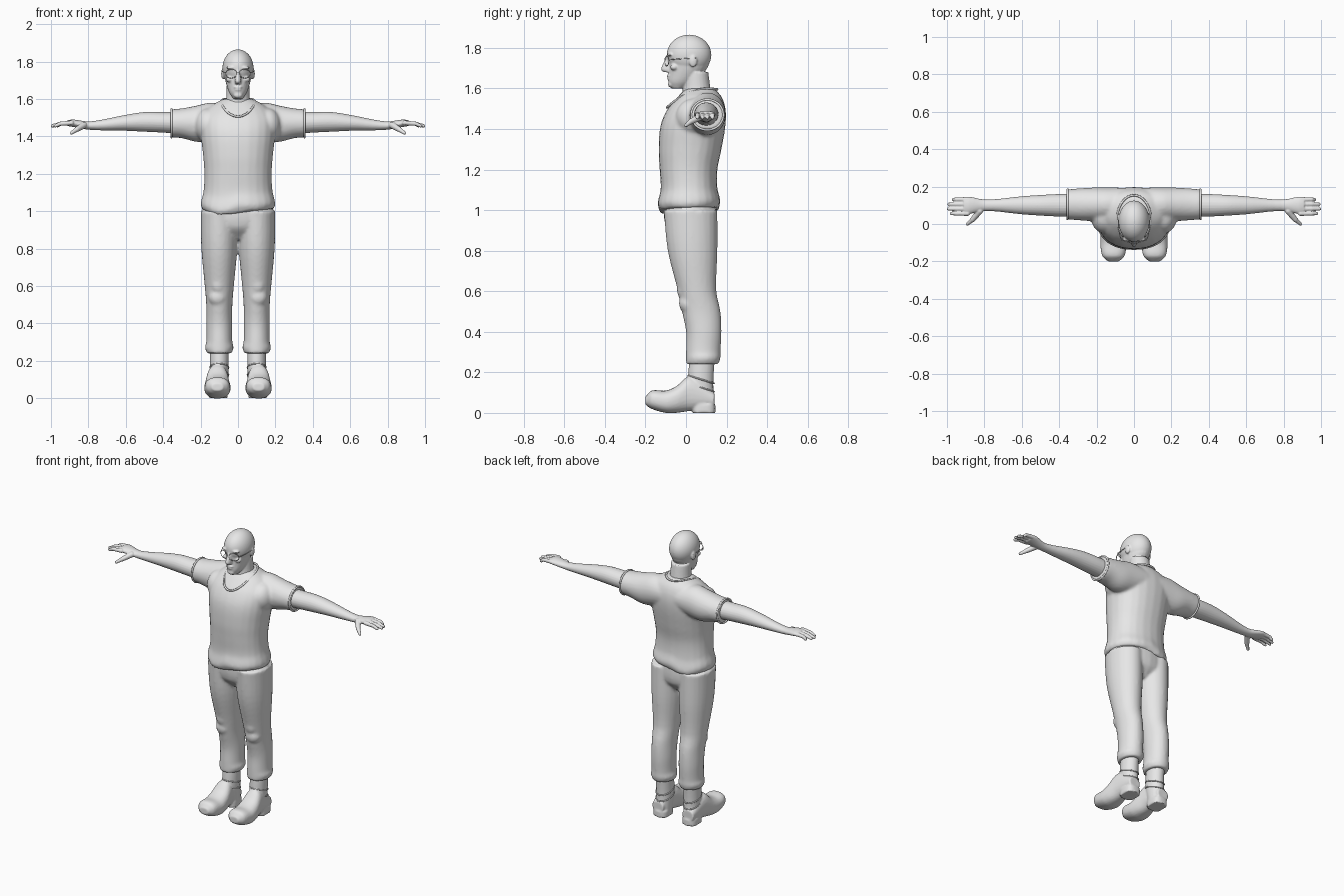
import bpy, bmesh, math
from mathutils import Vector, Matrix

cube = bpy.data.objects.get("Cube")
if cube:
    bpy.data.objects.remove(cube, do_unlink=True)

grey = bpy.data.materials.new("plain_grey")
grey.use_nodes = True
shade = (0.8, 0.8, 0.8, 1)
grey.diffuse_color = shade
grey.node_tree.nodes["Principled BSDF"].inputs["Base Color"].default_value = shade

BOTH = (1, -1)


def smooth_sections(sections, steps=5):
    """Fill in rings between the given ones with a cubic curve."""
    sections = [Vector(section) for section in sections]
    last = len(sections) - 1

    def slope(i):
        before, after = sections[max(i - 1, 0)], sections[min(i + 1, last)]
        return (after - before) / (after[0] - before[0])

    filled = []
    for i in range(last):
        start, end = sections[i], sections[i + 1]
        gap = end[0] - start[0]
        for step in range(steps):
            f = step / steps
            g = 1 - f
            ring = start * (g * g * (1 + 2 * f)) + end * (f * f * (3 - 2 * f))
            ring += (slope(i) * g - slope(i + 1) * f) * (gap * f * g)
            filled.append(ring)
    return filled + [sections[last]]


def loft(bm, axis, sections, centre=0, sides=(1,), power=1, count=24, warp=None):
    """Skin rings given as (position, half width, low, high) along an axis."""
    for side in sides:
        rings = []
        for along, half, low, high in smooth_sections(sections):
            ring = []
            for i in range(count):
                angle = math.tau * i / count
                c, s = math.cos(angle), math.sin(angle)
                a = centre + half * math.copysign(abs(c) ** power, c)
                b = (low + high) / 2 + (high - low) / 2 * math.copysign(abs(s) ** power, s)
                point = Vector({"x": (along, a, b), "y": (a, along, b), "z": (a, b, along)}[axis])
                if warp:
                    point = warp(point)
                point.x *= side
                ring.append(bm.verts.new(point))
            rings.append(ring)
        for lower, upper in zip(rings, rings[1:]):
            for i in range(count):
                j = (i + 1) % count
                bm.faces.new((lower[i], lower[j], upper[j], upper[i]))
        bm.faces.new(rings[0])
        bm.faces.new(rings[-1])


def blob(bm, centre, radii, sides=(1,), detail=4):
    for side in sides:
        place = Matrix.Translation((centre[0] * side, centre[1], centre[2]))
        bmesh.ops.create_icosphere(bm, subdivisions=detail, radius=1,
                                   matrix=place @ Matrix.Diagonal((*radii, 1)))


def finger(bm, start, end, thick, thin, steps=14):
    start, end = Vector(start), Vector(end)
    for i in range(steps + 1):
        f = i / steps
        radius = thick + (thin - thick) * f
        blob(bm, start.lerp(end, f), [radius] * 3, detail=3)


def add_object(name, data, mirror):
    data.materials.append(grey)
    obj = bpy.data.objects.new(name, data)
    bpy.context.collection.objects.link(obj)
    if mirror:
        obj.modifiers.new("mirror", "MIRROR")
    return obj


def fuse(name, bm, voxel, relaxing, mirror=False):
    """Merge overlapping pieces into one smooth skin."""
    bmesh.ops.recalc_face_normals(bm, faces=bm.faces)
    mesh = bpy.data.meshes.new(name)
    bm.to_mesh(mesh)
    bm.free()
    obj = add_object(name, mesh, mirror)
    merge = obj.modifiers.new("merge", "REMESH")
    merge.mode = "VOXEL"
    merge.voxel_size = voxel
    merge.use_smooth_shade = True
    relax = obj.modifiers.new("relax", "SMOOTH")
    relax.iterations = relaxing


def tube(name, points, radius, cyclic=False, mirror=False):
    curve = bpy.data.curves.new(name, "CURVE")
    curve.dimensions = "3D"
    curve.bevel_depth = radius
    curve.bevel_resolution = 2
    spline = curve.splines.new("NURBS")
    spline.points.add(len(points) - 1)
    for control, point in zip(spline.points, points):
        control.co = (*point, 1)
    spline.use_cyclic_u = cyclic
    spline.use_endpoint_u = not cyclic
    spline.order_u = 3
    add_object(name, curve, mirror)


def ring(name, centre, across, along, radius, lift=0, mirror=False, count=20):
    """Closed elliptical tube; lift raises its two sides."""
    points = []
    for i in range(count):
        c, s = math.cos(math.tau * i / count), math.sin(math.tau * i / count)
        points.append(Vector(centre) + Vector(across) * c + Vector(along) * s
                      + Vector((0, 0, lift * c * c)))
    tube(name, points, radius, cyclic=True, mirror=mirror)


# Head and neck
bm = bmesh.new()
blob(bm, (0, .015, 1.765), (.083, .11, .1))
loft(bm, "z", [(1.6, .025, -.07, -.01), (1.63, .045, -.087, .04), (1.67, .06, -.086, .08),
               (1.71, .07, -.086, .11), (1.77, .08, -.09, .12)])
loft(bm, "z", [(1.5, .1, -.05, .14), (1.57, .068, -.02, .125), (1.68, .06, -.01, .11)])
# Nose, lips, chin, brows, cheeks and ears
loft(bm, "z", [(1.68, .015, -.11, -.06), (1.695, .018, -.123, -.06), (1.76, .01, -.095, -.06)])
blob(bm, (0, -.083, 1.663), (.024, .012, .006))
blob(bm, (0, -.082, 1.65), (.02, .012, .007))
blob(bm, (0, -.073, 1.62), (.024, .016, .016))
blob(bm, (.035, -.08, 1.767), (.028, .014, .008), BOTH)
blob(bm, (.044, -.058, 1.705), (.02, .02, .016), BOTH)
blob(bm, (.08, .035, 1.735), (.01, .02, .03), BOTH)
fuse("head", bm, .005, 3)

# Spectacles
ring("spectacle_rim", (.036, -.095, 1.735), (.03, .01, 0), (0, 0, .024), .002, mirror=True)
tube("spectacle_bridge", [(-.01, -.1, 1.74), (0, -.11, 1.745), (.01, -.1, 1.74)], .002)
tube("spectacle_arm", [(.065, -.085, 1.74), (.085, -.06, 1.745), (.085, .05, 1.75)],
     .002, mirror=True)


# Loose shirt with a wavy hem
def wavy_hem(point):
    fade = max(0, min(1, (1.2 - point.z) / .17))
    swing = .014 * math.sin(16 * point.x) + .008 * math.cos(34 * point.x)
    return point + Vector((0, 0, fade * (swing + .03 * point.y)))


bm = bmesh.new()
loft(bm, "z", [(1, .19, -.13, .16), (1.03, .2, -.14, .17), (1.1, .185, -.125, .155),
               (1.2, .18, -.13, .155), (1.3, .187, -.135, .175), (1.42, .2, -.125, .195),
               (1.5, .195, -.09, .195), (1.56, .15, -.04, .175), (1.6, .08, 0, .14)],
     power=.9, warp=wavy_hem)
loft(bm, "x", [(.05, .09, 1.4, 1.57), (.15, .09, 1.375, 1.58), (.22, .09, 1.37, 1.565),
               (.3, .085, 1.39, 1.55), (.36, .08, 1.395, 1.545)], centre=.105, sides=BOTH)
blob(bm, (.16, .04, 1.46), (.07, .09, .09), BOTH)
fuse("shirt", bm, .009, 6)
ring("neckline_band", (0, .03, 1.55), (.09, 0, 0), (0, .125, .045), .006, lift=.035)
ring("sleeve_band", (.355, .105, 1.47), (0, .08, 0), (0, 0, .076), .006, mirror=True)

# Arm and palm
bm = bmesh.new()
loft(bm, "x", [(.26, .06, 1.41, 1.53), (.4, .06, 1.42, 1.53), (.5, .055, 1.425, 1.53),
               (.6, .048, 1.43, 1.515), (.79, .03, 1.435, 1.48), (.88, .046, 1.45, 1.49),
               (.91, .045, 1.455, 1.487)], centre=.1)
# Four fingers and a thumb
for i in range(4):
    y = .056 + .025 * i
    knuckle = (.95, y, 1.468)
    finger(bm, (.89, y, 1.472), knuckle, .013, .011)
    finger(bm, knuckle, (.994 - .01 * (i - 1.3) ** 2, y, 1.456), .011, .009)
thumb_joint = (.862, .024, 1.437)
finger(bm, (.825, .07, 1.46), thumb_joint, .018, .014)
finger(bm, thumb_joint, (.89, 0, 1.418), .013, .009)
fuse("arm", bm, .004, 2, mirror=True)

# Trousers with turned cuffs and padded knees
bm = bmesh.new()
loft(bm, "z", [(.24, .065, 0, .16), (.27, .077, 0, .17), (.3, .07, 0, .17),
               (.4, .07, 0, .175), (.5, .07, -.02, .17), (.6, .078, -.04, .15),
               (.8, .096, -.09, .155), (1, .1, -.11, .155)], centre=.1, sides=BOTH)
loft(bm, "z", [(.85, .06, -.04, .1), (.92, .18, -.1, .15), (1.06, .18, -.11, .15)])
blob(bm, (.108, .01, .54), (.05, .045, .05), BOTH)
blob(bm, (.105, 0, .61), (.045, .045, .06), BOTH)
fuse("trousers", bm, .009, 4)

# Boots: upturned foot, shaft, heel block and ankle creases
bm = bmesh.new()
loft(bm, "y", [(-.2, .03, .04, .08), (-.17, .06, .02, .11), (-.1, .07, 0, .11),
               (-.05, .067, 0, .13), (.02, .055, .01, .18), (.14, .04, .03, .1)],
     centre=.11, power=.85)
loft(bm, "z", [(.03, .045, .03, .14), (.15, .05, .01, .135), (.3, .05, .02, .145)], centre=.1)
loft(bm, "z", [(0, .05, .03, .145), (.04, .05, .03, .145)], centre=.105, power=.7)
fuse("boot", bm, .006, 3, mirror=True)
for height in (.125, .165):
    ring("boot_crease", (.1, .075, height), (.05, 0, 0), (0, .064, -.02), .004, mirror=True)
